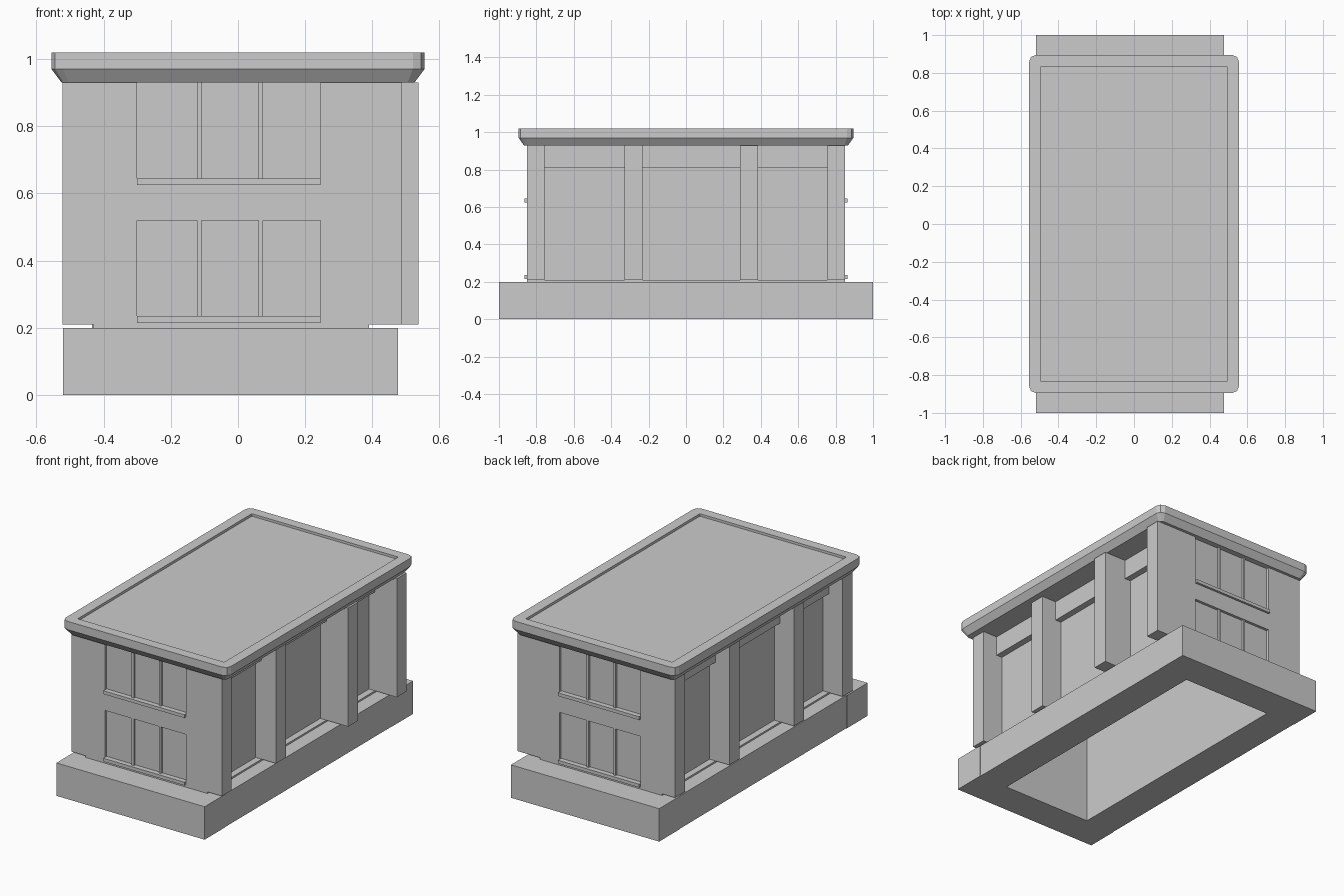
import bpy, bmesh, math
from mathutils import Matrix

if "Cube" in bpy.data.objects:
    bpy.data.objects.remove(bpy.data.objects["Cube"])

CX = -0.0225  # x centre of the plinth; the far half is the near half turned about it


def add_boxes(name, boxes, turned=False):
    """One object from (x0, x1, y0, y1, z0, z1) boxes, optionally turned half a circle."""
    bm = bmesh.new()
    for x0, x1, y0, y1, z0, z1 in boxes:
        m = (Matrix.Translation(((x0 + x1) / 2, (y0 + y1) / 2, (z0 + z1) / 2))
             @ Matrix.Diagonal((x1 - x0, y1 - y0, z1 - z0, 1)))
        bmesh.ops.create_cube(bm, size=1, matrix=m)
    if turned:
        bm.transform(Matrix.Translation((2 * CX, 0, 0)) @ Matrix.Rotation(math.pi, 4, 'Z'))
    return finish(name, bm)


def finish(name, bm):
    bmesh.ops.recalc_face_normals(bm, faces=bm.faces)
    me = bpy.data.meshes.new(name)
    bm.to_mesh(me)
    bm.free()
    ob = bpy.data.objects.new(name, me)
    bpy.context.collection.objects.link(ob)
    return ob


def rounded_ring(bm, hx, hy, z, r, steps=2):
    """Ring of vertices round a rectangle with rounded corners."""
    ring = []
    for q, (sx, sy) in enumerate(((1, 1), (-1, 1), (-1, -1), (1, -1))):
        for i in range(steps + 1):
            a = math.pi / 2 * (q + i / steps)
            ring.append(bm.verts.new((sx * (hx - r) + r * math.cos(a),
                                      sy * (hy - r) + r * math.sin(a), z)))
    return ring


# Plinth: a hollow frame
add_boxes("plinth_ends", [(-0.52, 0.476, s - 0.1, s + 0.1, 0, 0.2) for s in (-0.9, 0.9)])
add_boxes("plinth_sides", [(-0.517, -0.32, -0.8, 0.8, 0, 0.2), (0.28, 0.474, -0.8, 0.8, 0, 0.2)])

# End walls with two rows of three recessed windows
F, B, R = -0.85, -0.8, -0.833       # outer face, inner face, window pane
for side, turned in (("front", False), ("back", True)):
    wall = [(-0.43, -0.30, F, B, 0.2, 0.93), (0.245, 0.39, F, B, 0.2, 0.93),
            (-0.30, 0.245, R, B, 0.2, 0.93),
            (-0.30, 0.245, F, R, 0.2, 0.235), (-0.30, 0.245, F, R, 0.52, 0.645)]
    add_boxes(side + "_wall", wall, turned)
    rows = ((0.235, 0.52), (0.645, 0.93))
    add_boxes(side + "_mullions", [(x, x + 0.014, F + 0.004, R, z0, z1)
                                   for x in (-0.122, 0.061) for z0, z1 in rows], turned)
    add_boxes(side + "_sills", [(-0.30, 0.245, F - 0.014, F, z0 - 0.02, z0)
                                for z0, z1 in rows], turned)

# Side walls: deep panes under a lintel, standing on a thin sill
for side, (inner, pane, face) in (("right", (0.28, 0.35, 0.39)), ("left", (-0.32, -0.39, -0.43))):
    def span(a, b): return (min(a, b), max(a, b))
    add_boxes(side + "_wall", [(*span(inner, pane), -0.8, 0.8, 0.2, 0.93)])
    add_boxes(side + "_lintel", [(*span(pane, face), -0.8, 0.8, 0.81, 0.93)])
    add_boxes(side + "_sill", [(*span(pane, face), -0.8, 0.8, 0.2, 0.21)])

# Pillars along both sides, the rear right pair standing further out
rows = ((-0.85, -0.757), (-0.33, -0.233), (0.29, 0.385), (0.757, 0.85))
for i, (y0, y1) in enumerate(rows):
    out = 0.487 if i < 2 else 0.537
    add_boxes(f"right_pillar_{i + 1}", [(0.35, out, y0, y1, 0.21, 0.93)])
    add_boxes(f"left_pillar_{i + 1}", [(-0.522, -0.39, -y1, -y0, 0.21, 0.93)])

# Roof: flared cornice with a shallow sunken top
bm = bmesh.new()
rings = [rounded_ring(bm, *p) for p in ((0.525, 0.867, 0.93, 0.02), (0.555, 0.895, 0.97, 0.035),
                                        (0.555, 0.895, 1.02, 0.035), (0.492, 0.835, 1.02, 0.004),
                                        (0.492, 0.835, 1.005, 0.004))]
n = len(rings[0])
for a, b in zip(rings, rings[1:]):
    for i in range(n):
        j = (i + 1) % n
        bm.faces.new((a[i], a[j], b[j], b[i]))
bm.faces.new(rings[0][::-1])
bm.faces.new(rings[-1])
finish("roof", bm)
